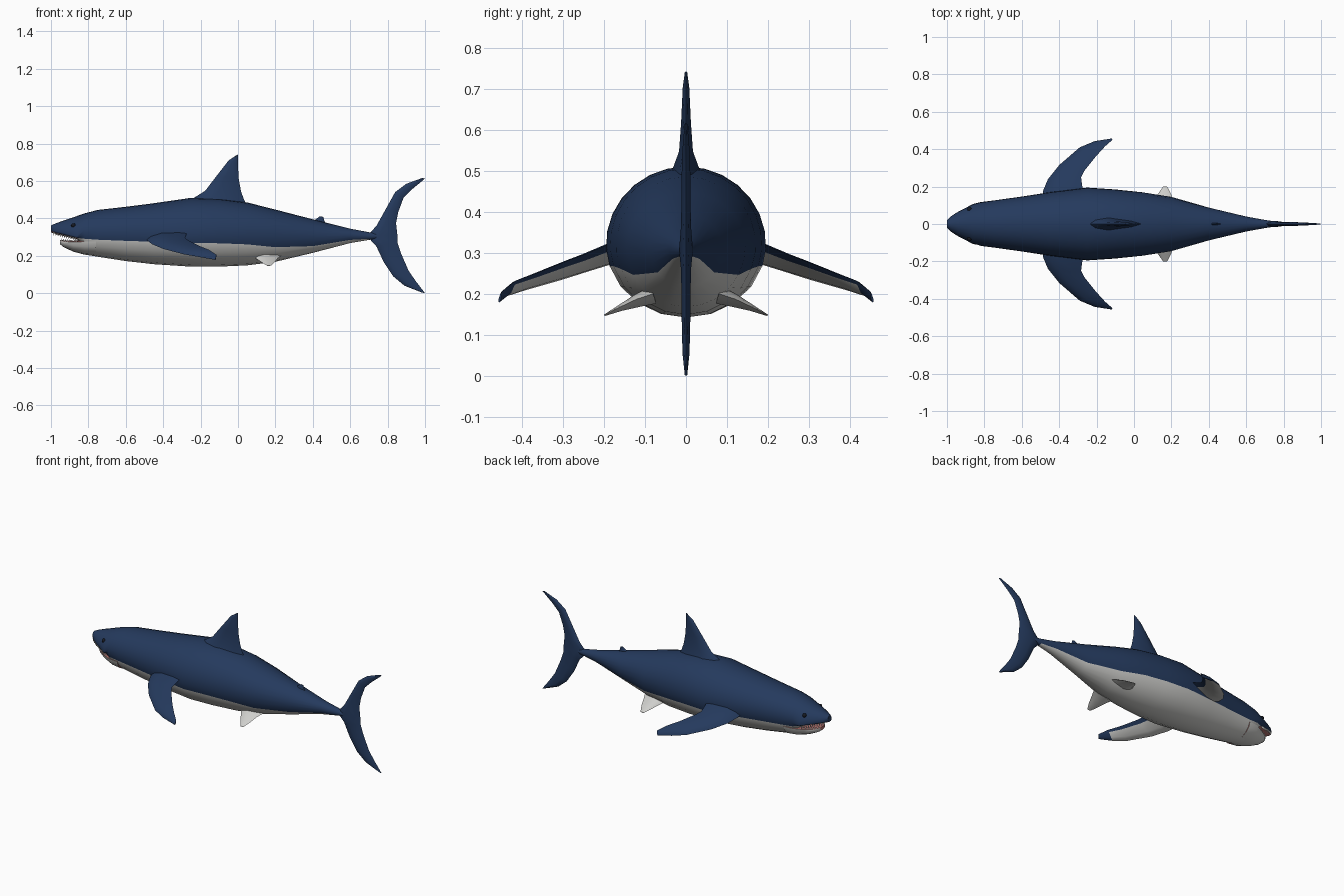
import bpy, bmesh, math
from mathutils import Vector

if "Cube" in bpy.data.objects:
    bpy.data.objects.remove(bpy.data.objects["Cube"])


def material(name, rgb):
    m = bpy.data.materials.new(name)
    m.diffuse_color = (*rgb, 1)
    m.use_nodes = True
    m.node_tree.nodes["Principled BSDF"].inputs["Base Color"].default_value = m.diffuse_color
    return m


BLUE = material("navy skin", (0.018, 0.042, 0.11))
WHITE = material("pale belly", (0.62, 0.62, 0.60))
PINK = material("mouth pink", (0.42, 0.16, 0.15))
TOOTH = material("tooth white", (0.8, 0.8, 0.77))
BLACK = material("eye black", (0.008, 0.01, 0.016))


def finish(name, bm, mats, angle=50, mirror=False):
    bmesh.ops.recalc_face_normals(bm, faces=bm.faces)
    me = bpy.data.meshes.new(name)
    bm.to_mesh(me)
    bm.free()
    for m in mats:
        me.materials.append(m)
    ob = bpy.data.objects.new(name, me)
    bpy.context.collection.objects.link(ob)
    bpy.ops.object.select_all(action='DESELECT')
    ob.select_set(True)
    bpy.context.view_layer.objects.active = ob
    bpy.ops.object.shade_smooth_by_angle(angle=math.radians(angle))
    if mirror:
        mod = ob.modifiers.new("mirror", 'MIRROR')
        mod.use_axis = (False, True, False)
    return ob


def loft(rings, rule):
    """Skin closed rings; rule(ring index, side index) gives the material slot."""
    bm = bmesh.new()
    vs = [[bm.verts.new(p) for p in r] for r in rings]
    n = len(rings[0])
    for i in range(len(vs) - 1):
        for j in range(n):
            k = (j + 1) % n
            f = bm.faces.new((vs[i][j], vs[i][k], vs[i + 1][k], vs[i + 1][j]))
            f.material_index = rule(i, j)
    for end in (vs[0], vs[-1]):
        bm.faces.new(end)
    return bm


UP, LOW = 8, 4  # segments per side above / below the colour line


def body_ring(x, top, mid, bot, w, line):
    """Egg-shaped section with a vertex exactly on the colour line."""
    tb = -math.asin(min(1, (mid - line) / (mid - bot)))
    h = math.pi / 2
    angs = [h + (tb - h) * i / UP for i in range(UP)]
    angs += [tb + (-h - tb) * i / LOW for i in range(LOW + 1)]

    def pt(a, side):
        s = math.sin(a)
        return (x, side * w * math.cos(a), mid + s * (top - mid if s > 0 else mid - bot))
    return [pt(a, 1) for a in angs] + [pt(a, -1) for a in angs[-2:0:-1]]


def is_low(j):
    return UP <= j < UP + 2 * LOW


# Body: x, top, widest height, bottom, half width, colour line
BODY = [
    (-1.0, .362, .337, .325, .020, .333),
    (-.98, .371, .332, .318, .040, .326),
    (-.94, .386, .322, .307, .066, .315),
    (-.86, .413, .304, .289, .107, .296),
    (-.82, .427, .316, .207, .117, .291),
    (-.75, .445, .325, .195, .126, .286),
    (-.60, .462, .325, .172, .147, .280),
    (-.45, .481, .322, .155, .170, .275),
    (-.25, .510, .320, .142, .195, .268),
    (-.10, .505, .320, .142, .185, .267),
    (.05, .485, .320, .149, .170, .261),
    (.20, .447, .315, .168, .145, .246),
    (.40, .395, .310, .216, .088, .252),
    (.60, .345, .307, .268, .040, .285),
    (.70, .326, .305, .285, .022, .291),
    (.78, .316, .305, .295, .010, .298),
]
finish("body", loft([body_ring(*s) for s in BODY],
                    lambda i, j: (2 if i < 3 else 1) if is_low(j) and i < 14 else 0),
       (BLUE, WHITE, PINK))

# Lower jaw: pale outside, pink mouth floor
JAW = [(-.952, .284, .278, .262, .022), (-.93, .283, .276, .245, .048),
       (-.88, .280, .273, .222, .080), (-.82, .284, .276, .206, .110),
       (-.76, .284, .276, .200, .116)]
finish("lower_jaw", loft([body_ring(*s, s[2]) for s in JAW],
                         lambda i, j: 1 if is_low(j) else 0), (PINK, WHITE))


def sample(table, x, c):
    for a, b in zip(table, table[1:]):
        if a[0] <= x <= b[0]:
            return a[c] + (b[c] - a[c]) * (x - a[0]) / (b[0] - a[0])


# Teeth: two rows of small cones along the jaws
bm = bmesh.new()


def tooth(x, y, z, tip):
    base = [bm.verts.new((x + .005 * math.cos(a), y + .004 * math.sin(a), z))
            for a in (0, math.pi / 2, math.pi, 1.5 * math.pi)]
    t = bm.verts.new((x, y, z + tip))
    bm.faces.new(base)
    for i in range(4):
        bm.faces.new((base[i], base[(i + 1) % 4], t))


for side in (-1, 1):
    for i in range(11):
        x = -.985 + .0115 * i
        tooth(x, side * sample(BODY, x, 4) * .9, sample(BODY, x, 5) - .001, -.018)
    for i in range(8):
        x = -.945 + .0115 * i
        tooth(x, side * sample(JAW, x, 4) * .9, sample(JAW, x, 2), .016)
finish("teeth", bm, (TOOTH,), 20)

# Eyes: small domes on the sides of the head
ex, ez = -.88, .362
mid, top = sample(BODY, ex, 2), sample(BODY, ex, 1)
ey = sample(BODY, ex, 4) * math.sqrt(1 - ((ez - mid) / (top - mid)) ** 2)
bm = bmesh.new()
bmesh.ops.create_uvsphere(bm, u_segments=12, v_segments=8, radius=.012)
bmesh.ops.translate(bm, verts=bm.verts, vec=(ex, ey - .003, ez))
finish("eyes", bm, (BLACK,), mirror=True)

# Fins: lens-shaped sections given as leading point, trailing point, half thickness
FOIL = [(0, 0), (.12, .65), (.38, 1), (.82, .45), (1, 0)]


def fin(name, sections, mats, rule=lambda i, j: 0, mirror=False, normal=None):
    rings = []
    for k, (a, b, t) in enumerate(sections):
        a, b = Vector(a), Vector(b)
        if normal:
            n = Vector(normal)
        else:
            p, q = sections[max(k - 1, 0)], sections[min(k + 1, len(sections) - 1)]
            span = Vector(q[0]) + Vector(q[1]) - Vector(p[0]) - Vector(p[1])
            n = (b - a).cross(span).normalized()
        upper = [a.lerp(b, u) + n * t * v for u, v in FOIL]
        lower = [a.lerp(b, u) - n * t * v for u, v in FOIL[-2:0:-1]]
        rings.append(upper + lower)
    return finish(name, loft(rings, rule), mats, mirror=mirror)


def upright(rows):
    return [((x0, 0, z0), (x1, 0, z1), t) for x0, z0, x1, z1, t in rows]


fin("dorsal_fin", upright([
    (-.30, .46, .06, .45, .045), (-.235, .51, .032, .50, .032),
    (-.175, .548, .016, .545, .017), (-.12, .62, .004, .61, .012),
    (-.05, .71, -.001, .69, .008), (-.008, .738, 0, .742, .003)]),
    (BLUE,), normal=(0, 1, 0))

fin("second_dorsal_fin", upright([
    (.39, .365, .48, .36, .010), (.415, .395, .462, .385, .006),
    (.437, .411, .456, .408, .002)]), (BLUE,), normal=(0, 1, 0))

fin("tail_fin", upright([
    (.985, .003, 1, 0, .003), (.89, .04, .95, .065, .008),
    (.83, .09, .912, .12, .010), (.78, .165, .873, .21, .011),
    (.74, .25, .853, .27, .012), (.69, .305, .852, .31, .017),
    (.74, .36, .845, .375, .012), (.79, .45, .857, .435, .011),
    (.84, .54, .885, .51, .010), (.90, .585, .93, .555, .007),
    (.985, .616, 1, .613, .003)]), (BLUE,), normal=(0, 1, 0))

# Pectoral fins: blue above, pale below with a blue rear border and tip
fin("pectoral_fins", [
    ((-.49, .13, .292), (-.26, .13, .335), .025),
    ((-.485, .18, .282), (-.275, .19, .320), .022),
    ((-.46, .24, .262), (-.283, .25, .295), .019),
    ((-.40, .315, .237), (-.265, .285, .282), .017),
    ((-.29, .41, .208), (-.205, .36, .252), .013),
    ((-.21, .443, .194), (-.155, .415, .232), .009),
    ((-.12, .456, .178), (-.115, .45, .205), .003)],
    (BLUE, WHITE), lambda i, j: 1 if j > 4 and i < 5 else 0, mirror=True)

# Pelvic fins
fin("pelvic_fins", [
    ((.08, .08, .195), (.23, .08, .200), .022),
    ((.105, .12, .180), (.212, .12, .187), .016),
    ((.128, .160, .164), (.198, .160, .168), .008),
    ((.155, .199, .147), (.178, .199, .148), .002)], (WHITE,), mirror=True)
